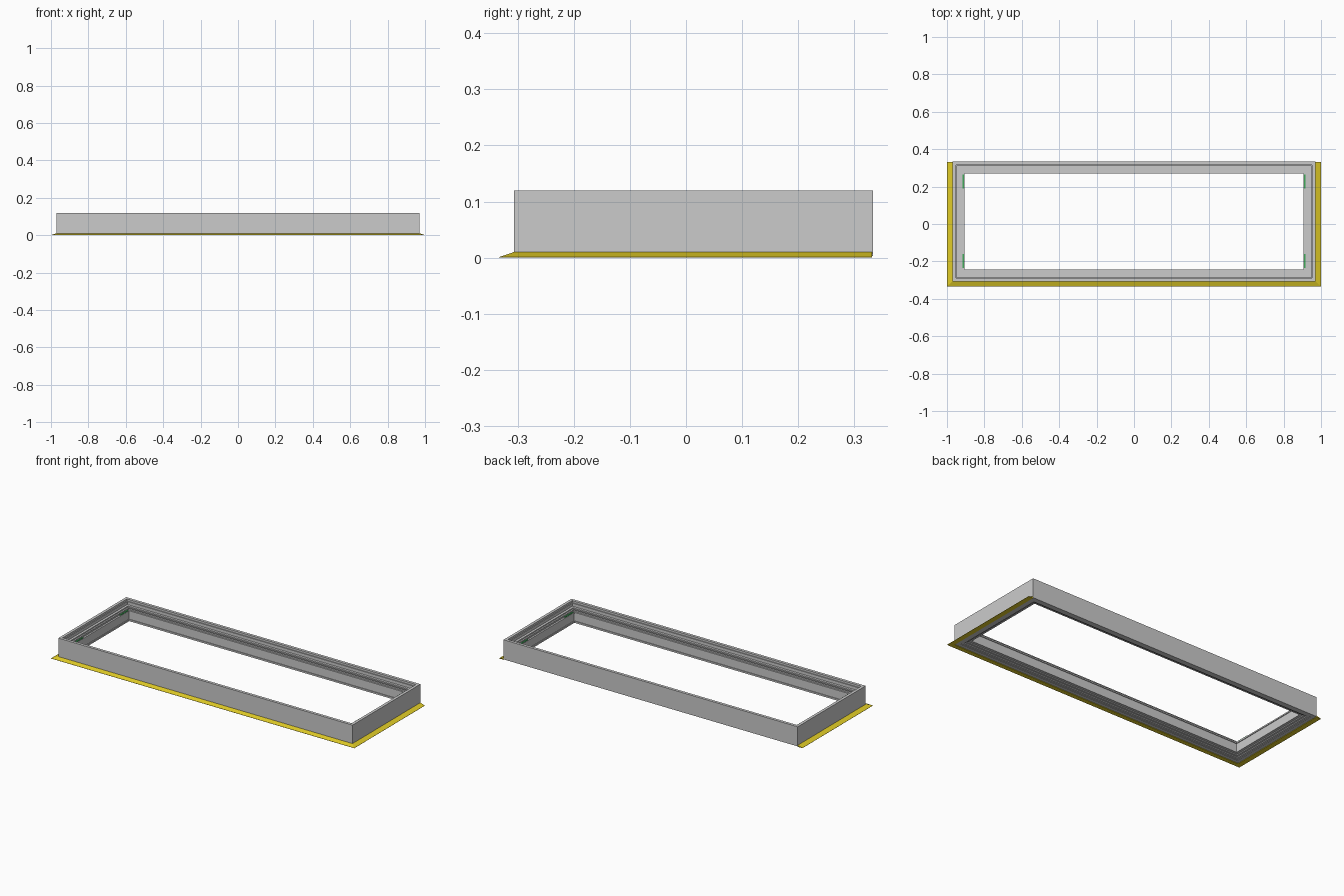
import bpy, bmesh

if "Cube" in bpy.data.objects:
    bpy.data.objects.remove(bpy.data.objects["Cube"])

# outer rectangle of the frame
X0, X1, Y0, Y1 = -0.97, 0.97, -0.307, 0.333


def material(name, rgb):
    m = bpy.data.materials.new(name)
    m.diffuse_color = (*rgb, 1)
    m.use_nodes = True
    m.node_tree.nodes["Principled BSDF"].inputs["Base Color"].default_value = m.diffuse_color
    return m


def finish(name, bm, mat=None):
    bmesh.ops.recalc_face_normals(bm, faces=bm.faces)
    me = bpy.data.meshes.new(name)
    bm.to_mesh(me)
    bm.free()
    ob = bpy.data.objects.new(name, me)
    bpy.context.collection.objects.link(ob)
    if mat:
        me.materials.append(mat)
    return ob


def mitred_ring(name, profile):
    """Sweep a closed (inset, height) profile round the rectangle."""
    bm = bmesh.new()
    rings = [[bm.verts.new(p) for p in ((X0 + d, Y0 + d, z), (X1 - d, Y0 + d, z),
                                        (X1 - d, Y1 - d, z), (X0 + d, Y1 - d, z))]
             for d, z in profile]
    for i, a in enumerate(rings):
        b = rings[(i + 1) % len(rings)]
        for k in range(4):
            n = (k + 1) % 4
            bm.faces.new((a[k], a[n], b[n], b[k]))
    return finish(name, bm)


def box(name, lo, hi, mat):
    bm = bmesh.new()
    bmesh.ops.create_cube(bm, size=1)
    for v in bm.verts:
        v.co = [(l + h) / 2 + c * (h - l) for l, h, c in zip(lo, hi, v.co)]
    return finish(name, bm, mat)


yellow = material("yellow", (0.75, 0.6, 0.02))
green = material("green", (0.05, 0.4, 0.1))

# stepped outer frame with grooves inside and below
mitred_ring("outer_frame", [
    (0, 0.003), (0, 0.12), (0.017, 0.12), (0.017, 0.108), (0.022, 0.108),
    (0.022, 0.09), (0.036, 0.09), (0.036, 0.083), (0.048, 0.083),
    (0.048, 0.012), (0.036, 0.012), (0.036, 0.006), (0.022, 0.006), (0.022, 0.003)])

# inner lip around the opening
mitred_ring("inner_lip", [
    (0.048, 0.018), (0.048, 0.088), (0.054, 0.088), (0.054, 0.08),
    (0.064, 0.08), (0.064, 0.072), (0.06, 0.072), (0.06, 0.028),
    (0.064, 0.028), (0.064, 0.018)])

# sloped flashing on the front and both ends
bm = bmesh.new()
rows = []
for x, y, z in ((1.0, -0.333, 0.001), (0.97, -0.307, 0.01), (0.97, -0.307, 0.0), (1.0, -0.333, 0.0)):
    rows.append([bm.verts.new(p) for p in ((-x, Y1 - 0.001, z), (-x, y, z), (x, y, z), (x, Y1 - 0.001, z))])
for i, a in enumerate(rows):
    b = rows[(i + 1) % 4]
    for k in range(3):
        bm.faces.new((a[k], a[k + 1], b[k + 1], b[k]))
for k in (0, 3):
    bm.faces.new([r[k] for r in rows])
finish("flashing", bm, yellow)

# small green corner clips on the end lips
for side in (-1, 1):
    for y0, y1 in ((-0.235, -0.16), (0.19, 0.265)):
        xs = sorted((side * 0.908, side * 0.916))
        box("corner_clip", (xs[0], y0, 0.079), (xs[1], y1, 0.084), green)
